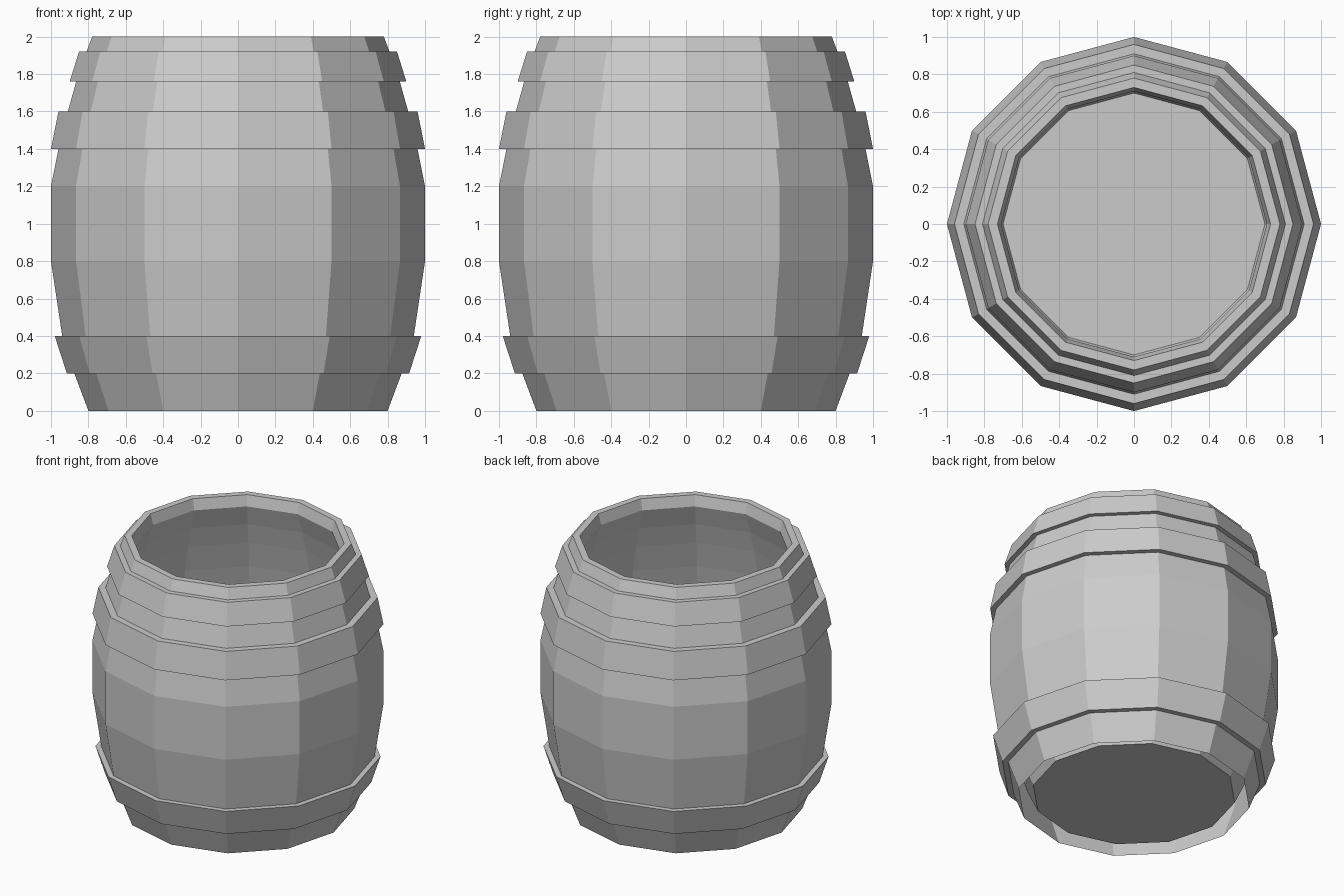
import bpy, bmesh, math

if "Cube" in bpy.data.objects:
    bpy.data.objects.remove(bpy.data.objects["Cube"])

SIDES = 12


def lathe(name, profile, cap_end=False):
    """Revolve an (r, z) profile into a flat-shaded 12-sided shell."""
    bm = bmesh.new()
    rings = []
    for r, z in profile:
        rings.append([bm.verts.new((r * math.cos(math.tau * i / SIDES),
                                    r * math.sin(math.tau * i / SIDES), z))
                      for i in range(SIDES)])
    for low, high in zip(rings, rings[1:]):
        for i in range(SIDES):
            j = (i + 1) % SIDES
            bm.faces.new((low[i], low[j], high[j], high[i]))
    if cap_end:
        bm.faces.new(rings[-1])
    mesh = bpy.data.meshes.new(name)
    bm.to_mesh(mesh)
    bm.free()
    obj = bpy.data.objects.new(name, mesh)
    bpy.context.collection.objects.link(obj)
    return obj


# Staves: outer wall, flat rim, inner lip, inner wall, and raised floor
outer = [(0.80, 0.0), (0.875, 0.2), (0.94, 0.4), (1.0, 0.8), (1.0, 1.2),
         (0.96, 1.4), (0.91, 1.6), (0.865, 1.76), (0.81, 1.92), (0.78, 2.0)]
inner = [(0.73, 2.0)] + [(r - 0.1, z) for r, z in reversed(outer[1:-1])]
lathe("staves_and_floor", outer + inner + [(0.70, 0.035)], cap_end=True)

# Hoops: sloped bands with flat top and bottom ledges meeting the staves
hoops = {
    "lower_hoop": [(0.875, 0.2), (0.915, 0.2), (0.98, 0.4), (0.94, 0.4)],
    "middle_hoop": [(0.96, 1.4), (1.0, 1.4), (0.96, 1.6), (0.91, 1.6)],
    "upper_hoop": [(0.865, 1.76), (0.90, 1.76), (0.85, 1.92), (0.81, 1.92)],
}
for name, profile in hoops.items():
    lathe(name, profile)
